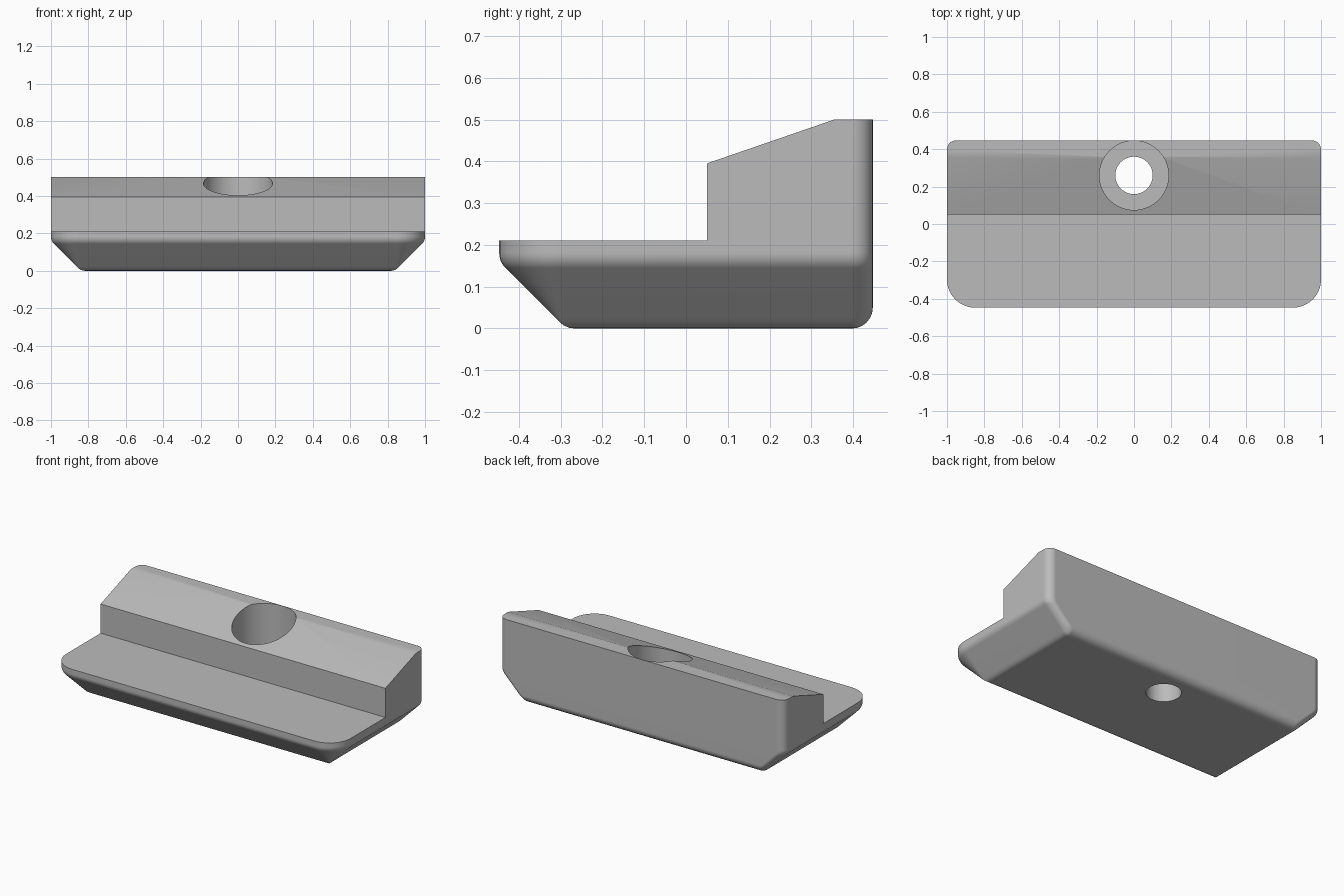
import bpy
import bmesh
from math import sin, cos, pi, tan, radians, sqrt

cube = bpy.data.objects.get("Cube")
if cube:
    bpy.data.objects.remove(cube, do_unlink=True)

# Main sizes
HALF_X, HALF_Y, HEIGHT = 1.0, 0.447, 0.5
CHAMFER, FILLET, FRONT_R = 0.16, 0.05, 0.15
STEP_Z, STEP_Y = 0.21, 0.05
HOLE_Y, HOLE_R, BORE_R, BORE_FLOOR = 0.26, 0.1, 0.185, 0.2
SEG = 10

steel = bpy.data.materials.new("steel_grey")
steel.use_nodes = True
grey = (0.5, 0.5, 0.5, 1)
steel.diffuse_color = grey
steel.node_tree.nodes["Principled BSDF"].inputs["Base Color"].default_value = grey


def make_object(name, bm):
    bmesh.ops.recalc_face_normals(bm, faces=bm.faces)
    mesh = bpy.data.meshes.new(name)
    bm.to_mesh(mesh)
    bm.free()
    mesh.materials.append(steel)
    obj = bpy.data.objects.new(name, mesh)
    bpy.context.collection.objects.link(obj)
    return obj


def loft(name, rings):
    bm = bmesh.new()
    loops = [[bm.verts.new(p) for p in ring] for ring in rings]
    for a, b in zip(loops, loops[1:]):
        for i in range(len(a)):
            j = (i + 1) % len(a)
            bm.faces.new((a[i], a[j], b[j], b[i]))
    bm.faces.new(loops[0])
    bm.faces.new(loops[-1])
    return make_object(name, bm)


# Undercut profile: 45 degree chamfer with a fillet at each end
tangent = FILLET * tan(radians(22.5))
drop = tangent * cos(pi / 4)


def side_inset(z):
    if z >= CHAMFER + tangent:
        return 0.0
    if z > CHAMFER - drop:
        return FILLET - sqrt(FILLET ** 2 - (CHAMFER + tangent - z) ** 2)
    if z > drop:
        return CHAMFER - z
    return CHAMFER + tangent - sqrt(FILLET ** 2 - (FILLET - z) ** 2)


def back_inset(z):
    return FILLET - sqrt(FILLET ** 2 - (FILLET - z) ** 2) if z < FILLET else 0.0


def outline(z):
    d, e = side_inset(z), back_inset(z)
    front_r = max(FRONT_R - d, 0.004)
    back_r = max(FILLET - e, 0.004)
    x, front, back = HALF_X - d, -HALF_Y + d, HALF_Y - e
    corners = [(x - front_r, front + front_r, front_r, -pi / 2),
               (x - back_r, back - back_r, back_r, 0),
               (back_r - x, back - back_r, back_r, pi / 2),
               (front_r - x, front + front_r, front_r, pi)]
    return [(cx + r * cos(start + pi / 2 * k / SEG),
             cy + r * sin(start + pi / 2 * k / SEG), z)
            for cx, cy, r, start in corners for k in range(SEG + 1)]


# Solid body lofted through rounded outlines
heights = {0.0, drop, CHAMFER - drop, CHAMFER + tangent, HEIGHT}
for k in range(1, 7):
    heights.add(FILLET * (1 - cos(pi / 2 * k / 6)))
    heights.add(CHAMFER + tangent - FILLET * sin(pi / 4 * k / 6))
heights = sorted({round(z, 5) for z in heights})
body = loft("clamp_body", [outline(z) for z in heights])

# Cutter for the front step and sloped upper face
profile = [(-1, STEP_Z), (STEP_Y, STEP_Z), (STEP_Y, 0.395),
           (0.355, HEIGHT), (0.355, 1), (-1, 1)]
step = loft("step_cutter", [[(x, y, z) for y, z in profile] for x in (-2, 2)])


# Stepped cutter for the through hole and counterbore
def circle(r, z):
    return [(r * cos(2 * pi * k / 64), HOLE_Y + r * sin(2 * pi * k / 64), z)
            for k in range(64)]


hole = loft("hole_cutter", [circle(HOLE_R, -0.2), circle(HOLE_R, BORE_FLOOR),
                            circle(BORE_R, BORE_FLOOR), circle(BORE_R, 0.8)])

bpy.ops.object.select_all(action="DESELECT")
body.select_set(True)
bpy.context.view_layer.objects.active = body
for cutter in (step, hole):
    cutter.hide_render = True
    mod = body.modifiers.new(cutter.name, "BOOLEAN")
    mod.operation = "DIFFERENCE"
    mod.solver = "EXACT"
    mod.object = cutter
    bpy.ops.object.modifier_apply(modifier=mod.name)
    bpy.data.objects.remove(cutter, do_unlink=True)

# Smooth fillets with crisp edges
bpy.ops.object.shade_smooth_by_angle(angle=radians(30))
weighted = body.modifiers.new("weighted_normals", "WEIGHTED_NORMAL")
weighted.keep_sharp = True
